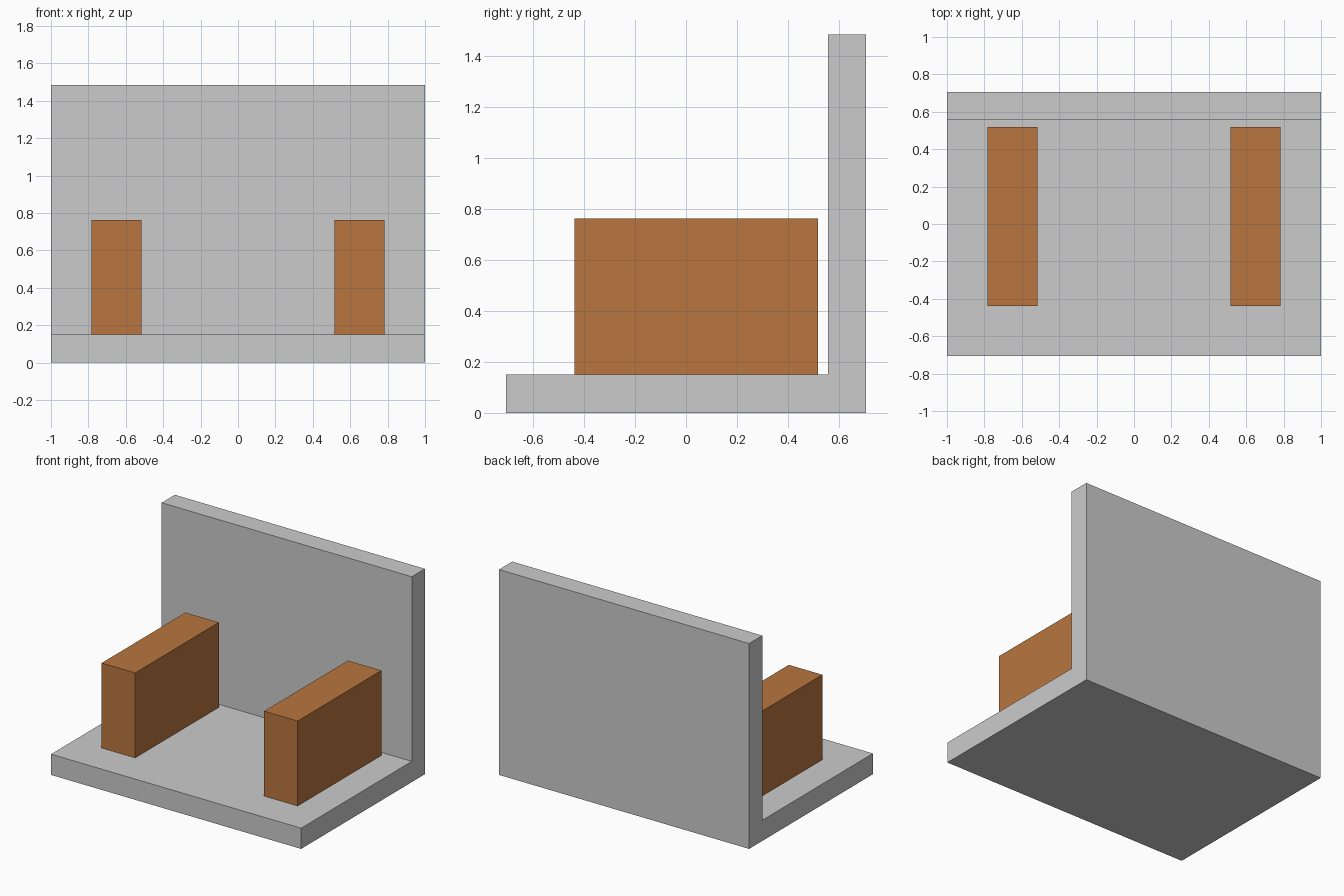
import bpy, bmesh

if "Cube" in bpy.data.objects:
    bpy.data.objects.remove(bpy.data.objects["Cube"])

orange = bpy.data.materials.new("orange")
orange.diffuse_color = (0.48, 0.18, 0.05, 1)
orange.use_nodes = True
orange.node_tree.nodes["Principled BSDF"].inputs["Base Color"].default_value = orange.diffuse_color


def extrude_profile(name, points, x0, x1, material=None):
    """Extrude a closed (y, z) profile along x."""
    bm = bmesh.new()
    face = bm.faces.new([bm.verts.new((x0, y, z)) for y, z in points])
    new = bmesh.ops.extrude_face_region(bm, geom=[face])["geom"]
    verts = [g for g in new if isinstance(g, bmesh.types.BMVert)]
    bmesh.ops.translate(bm, verts=verts, vec=(x1 - x0, 0, 0))
    bmesh.ops.recalc_face_normals(bm, faces=bm.faces)
    mesh = bpy.data.meshes.new(name)
    bm.to_mesh(mesh)
    bm.free()
    if material:
        mesh.materials.append(material)
    obj = bpy.data.objects.new(name, mesh)
    bpy.context.collection.objects.link(obj)
    return obj


# Base plate and back wall as one L-shaped bracket
D, T, H = 0.707, 0.15, 1.485
extrude_profile("base_and_back_wall",
                [(-D, 0), (D, 0), (D, H), (D - T, H), (D - T, T), (-D, T)],
                -1, 1)

# Two upright blocks standing on the base
block = [(-0.438, T), (0.519, T), (0.519, 0.764), (-0.438, 0.764)]
for side, x in (("left", -0.65), ("right", 0.65)):
    extrude_profile(side + "_block", block, x - 0.134, x + 0.134, orange)
